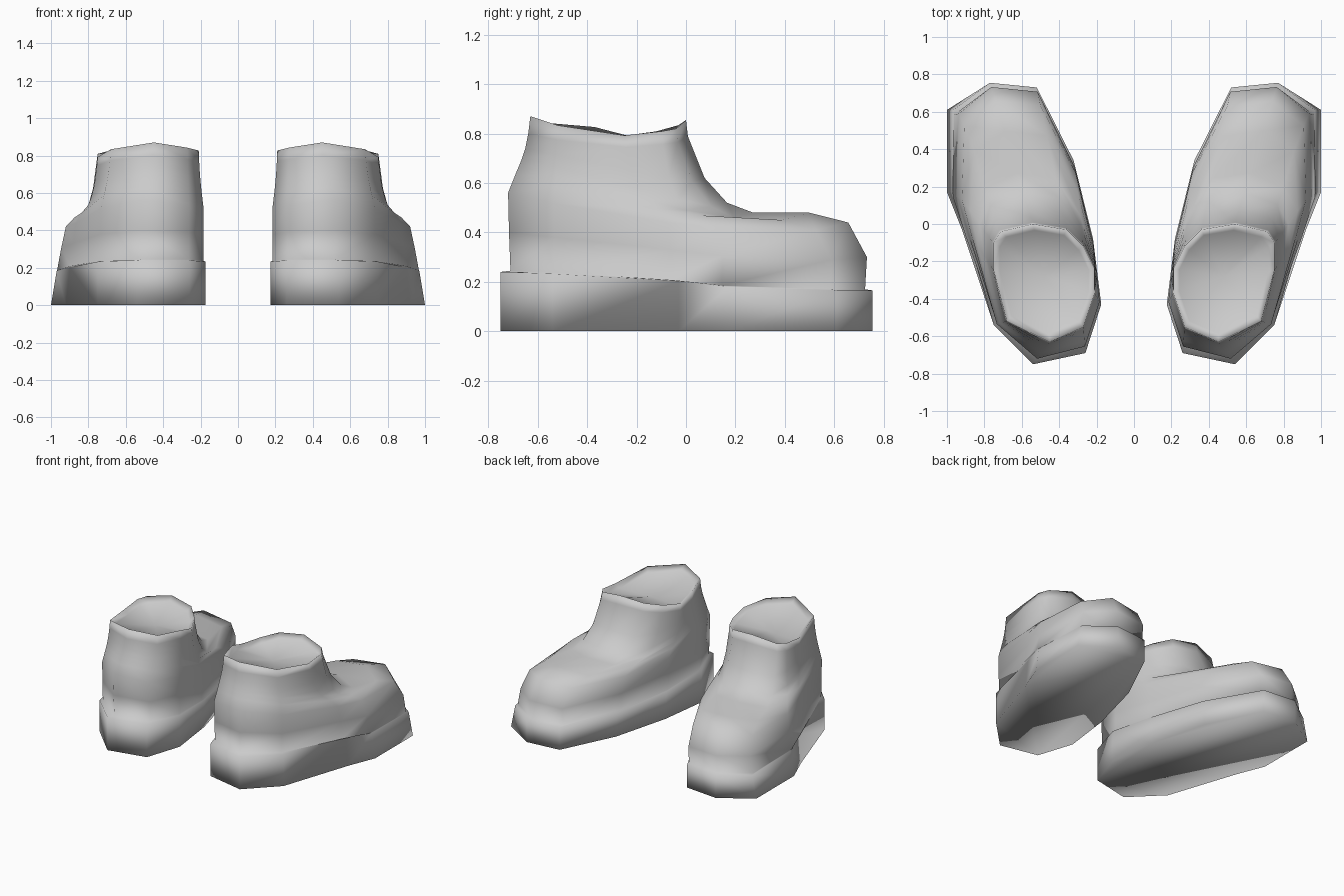
import bpy, bmesh

grey = bpy.data.materials.new("light_grey")
grey.diffuse_color = (0.6, 0.6, 0.6, 1)

# Columns around the shoe, heel first: sole xy, rim xy, heel weight, side dip, side weight
COLUMNS = [
    ((0.54, -0.75), (0.45, -0.63), 1.0, 0.0, 0),
    ((0.75, -0.54), (0.68, -0.52), 0.9, 0.5, 0),
    ((0.92, -0.03), (0.75, -0.25), 0.5, 1.0, 1),
    ((1.00, 0.17), (0.75, -0.10), 0.2, 0.7, 1),
    ((1.00, 0.61), (0.71, -0.04), 0.0, 0.5, 1),
    ((0.77, 0.755), (0.54, 0.0), 0.0, 0.0, 0),
    ((0.52, 0.73), (0.36, -0.03), 0.0, 0.3, 0),
    ((0.33, 0.34), (0.27, -0.12), 0.2, 0.7, 1),
    ((0.22, -0.08), (0.21, -0.24), 0.5, 1.0, 1),
    ((0.175, -0.43), (0.21, -0.37), 0.9, 0.6, 0),
    ((0.26, -0.69), (0.27, -0.55), 1.0, 0.4, 0),
]
# Rings from sole to rim: heel blend, toe blend, side blend, heel z, toe z, side dip
RINGS = [
    (0.00, 0.00, 0.00, 0.00, 0.00, 0.00),
    (0.00, 0.00, 0.12, 0.24, 0.165, 0.0),
    (0.33, 0.04, 0.13, 0.245, 0.17, 0.0),
    (0.28, 0.03, 0.22, 0.40, 0.30, 0.02),
    (0.25, 0.13, 0.32, 0.56, 0.44, 0.06),
    (0.48, 0.34, 0.50, 0.63, 0.48, 0.06),
    (0.62, 0.64, 0.70, 0.67, 0.48, 0.04),
    (0.72, 0.78, 0.80, 0.70, 0.52, 0.03),
    (0.83, 0.90, 0.90, 0.74, 0.62, 0.03),
    (0.93, 0.99, 0.97, 0.80, 0.79, 0.05),
    (1.00, 1.00, 1.00, 0.87, 0.855, 0.07),
]


def lerp(a, b, t):
    return a + (b - a) * t


def ring_points(heel, toe, side, z_heel, z_toe, dip):
    for sole, rim, h, d, s in COLUMNS:
        fy = lerp(toe, heel, h)
        fx = side if s else fy
        yield (lerp(sole[0], rim[0], fx), lerp(sole[1], rim[1], fy),
               lerp(z_toe, z_heel, h) - dip * d)


def make_shoe(name, sign):
    bm = bmesh.new()
    rings = [[bm.verts.new((x * sign, y, z)) for x, y, z in ring_points(*r)]
             for r in RINGS]
    # Sunken lip inside the opening
    rings.append([bm.verts.new((lerp(v.co.x, 0.48 * sign, 0.12),
                                lerp(v.co.y, -0.28, 0.12), v.co.z - 0.03))
                  for v in rings[-1]])
    n = len(COLUMNS)
    for low, high in zip(rings, rings[1:]):
        for i in range(n):
            j = (i + 1) % n
            bm.faces.new((low[i], low[j], high[j], high[i]))
    # Flat sole underside and shallow dished top
    bm.faces.new(rings[0])
    centre = bm.verts.new((0.48 * sign, -0.28, 0.755))
    for i in range(n):
        bm.faces.new((rings[-1][i], rings[-1][(i + 1) % n], centre))
    bmesh.ops.recalc_face_normals(bm, faces=bm.faces)
    for f in bm.faces:
        f.smooth = True
    mesh = bpy.data.meshes.new(name)
    bm.to_mesh(mesh)
    bm.free()
    mesh.materials.append(grey)
    bpy.context.collection.objects.link(bpy.data.objects.new(name, mesh))


make_shoe("right_shoe", 1)
make_shoe("left_shoe", -1)
